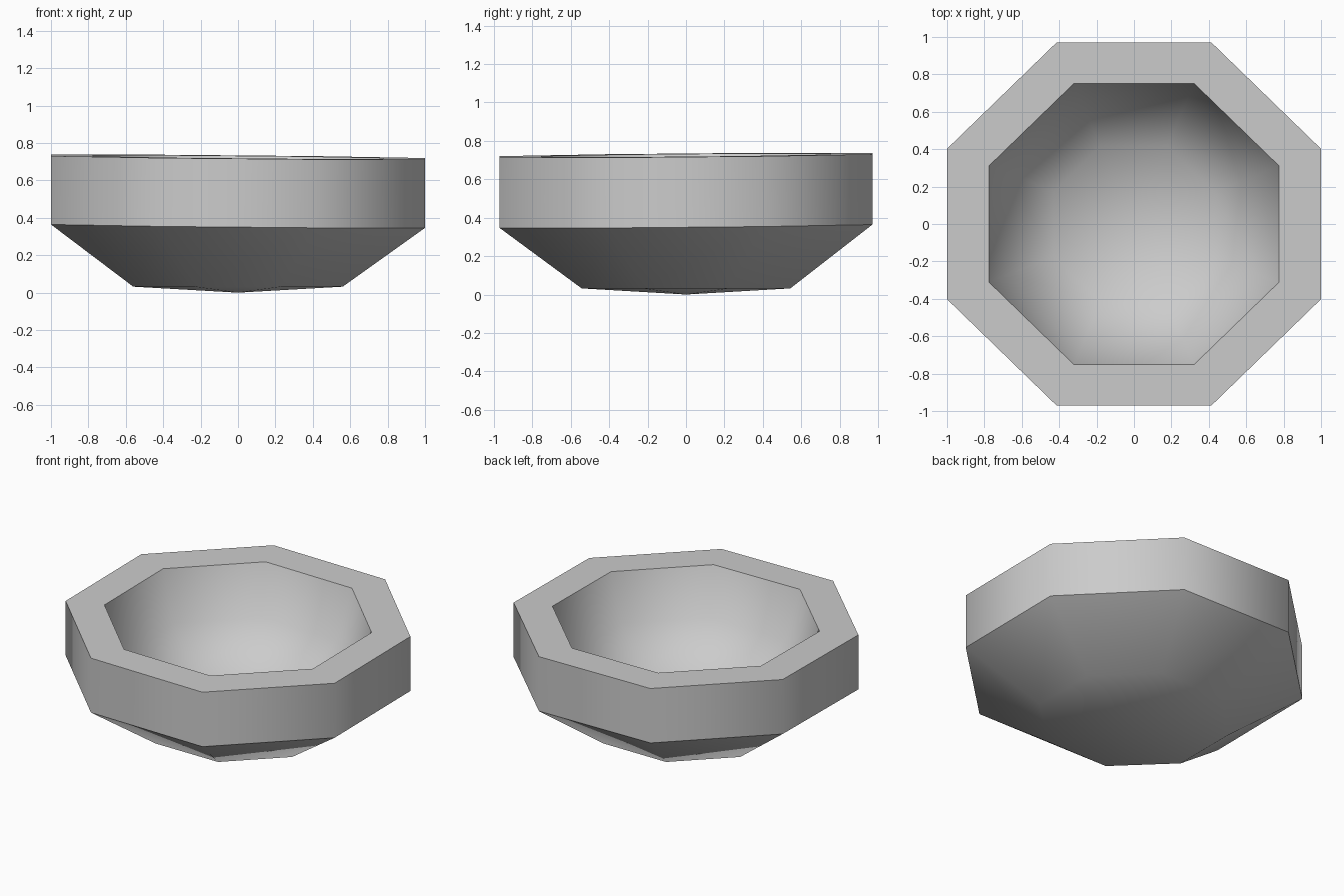
import bpy
import bmesh
import math

cube = bpy.data.objects.get("Cube")
if cube:
    bpy.data.objects.remove(cube, do_unlink=True)

SIDES = 8
DEPTH_SCALE = 0.97   # slightly narrower front to back
LEAN = 0.009         # gentle lean of the rim

stone = bpy.data.materials.new("plain grey")
stone.use_nodes = True
grey = (0.6, 0.6, 0.6, 1)
stone.diffuse_color = grey
stone.node_tree.nodes["Principled BSDF"].inputs["Base Color"].default_value = grey

# Profile from the underside, over the rim, to the hollow: flat radius, height, lean
profile = [
    (0.56, 0.032, 0),
    (1.0, 0.359, LEAN),
    (1.0, 0.725, LEAN),
    (0.775, 0.725, LEAN),
    (0.67, 0.41, 0),
    (0.43, 0.18, 0),
]

bm = bmesh.new()


def ring(flat, z, lean):
    radius = flat / math.cos(math.pi / SIDES)
    verts = []
    for i in range(SIDES):
        a = (i + 0.5) * math.tau / SIDES
        x, y = radius * math.cos(a), radius * math.sin(a) * DEPTH_SCALE
        verts.append(bm.verts.new((x, y, z + lean * (y - x))))
    return verts


def fan(loop, z):
    tip = bm.verts.new((0, 0, z))
    for i in range(SIDES):
        bm.faces.new((loop[i], loop[(i + 1) % SIDES], tip))


# Walls between neighbouring rings, closed at the underside and the hollow floor
rings = [ring(*p) for p in profile]
for low, high in zip(rings, rings[1:]):
    for i in range(SIDES):
        j = (i + 1) % SIDES
        bm.faces.new((low[i], low[j], high[j], high[i]))
fan(rings[0], 0)
fan(rings[-1], 0.13)
bmesh.ops.recalc_face_normals(bm, faces=bm.faces)

mesh = bpy.data.meshes.new("bowl")
bm.to_mesh(mesh)
bm.free()
mesh.materials.append(stone)
bowl = bpy.data.objects.new("bowl", mesh)
bpy.context.collection.objects.link(bowl)

# Smooth sides with a crisp rim and lower edge
bpy.ops.object.select_all(action="DESELECT")
bowl.select_set(True)
bpy.context.view_layer.objects.active = bowl
bpy.ops.object.shade_smooth_by_angle(angle=math.radians(50))
